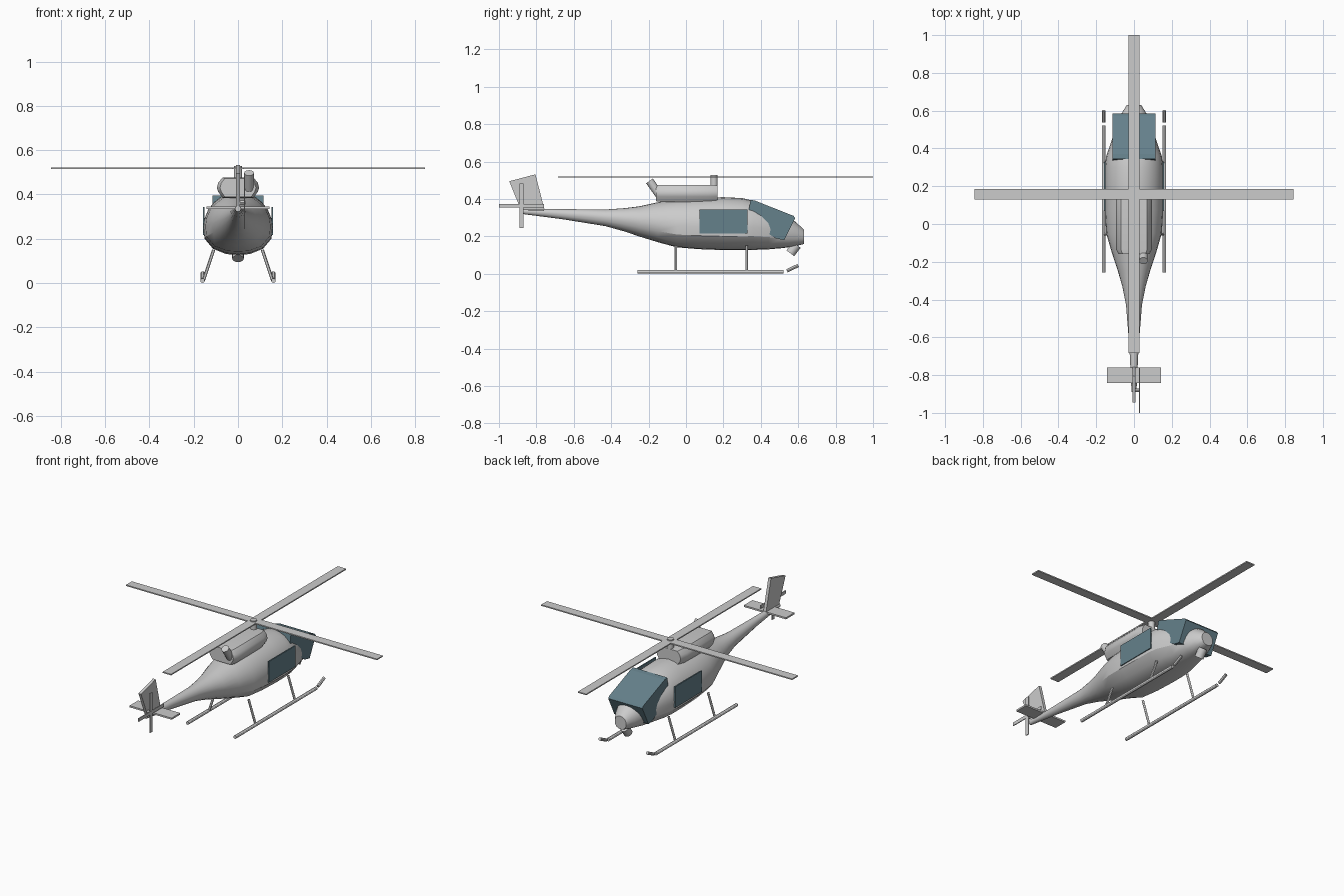
import bpy, bmesh, math
from mathutils import Vector

if "Cube" in bpy.data.objects:
    bpy.data.objects.remove(bpy.data.objects["Cube"])

glass = bpy.data.materials.new("glass")
glass.diffuse_color = (0.13, 0.22, 0.26, 1)
glass.use_nodes = True
glass.node_tree.nodes["Principled BSDF"].inputs["Base Color"].default_value = glass.diffuse_color


def make(name, verts, faces, mat=None, smooth=None):
    me = bpy.data.meshes.new(name)
    me.from_pydata(verts, [], faces)
    bm = bmesh.new()
    bm.from_mesh(me)
    bmesh.ops.recalc_face_normals(bm, faces=bm.faces)
    bm.to_mesh(me)
    bm.free()
    ob = bpy.data.objects.new(name, me)
    bpy.context.collection.objects.link(ob)
    if mat:
        me.materials.append(mat)
    if smooth:
        bpy.ops.object.select_all(action='DESELECT')
        ob.select_set(True)
        bpy.context.view_layer.objects.active = ob
        bpy.ops.object.shade_smooth_by_angle(angle=math.radians(smooth))
    return ob


def loft(name, rings, smooth=30):
    n = len(rings[0])
    faces = [(i * n + j, i * n + (j + 1) % n, (i + 1) * n + (j + 1) % n, (i + 1) * n + j)
             for i in range(len(rings) - 1) for j in range(n)]
    faces += [tuple(range(n)), tuple(range((len(rings) - 1) * n, len(rings) * n))]
    return make(name, [v for r in rings for v in r], faces, smooth=smooth)


def prism(name, profile, half, mat=None):
    # side outline in (y, z), extruded across x
    n = len(profile)
    verts = [(s * half, y, z) for s in (-1, 1) for y, z in profile]
    faces = [tuple(range(n)), tuple(range(n, 2 * n))]
    faces += [(i, (i + 1) % n, n + (i + 1) % n, n + i) for i in range(n)]
    return make(name, verts, faces, mat)


def box(name, c, size, mat=None):
    y, z = size[1] / 2, size[2] / 2
    ob = prism(name, [(-y, -z), (y, -z), (y, z), (-y, z)], size[0] / 2, mat)
    ob.location = c
    return ob


def tube(name, a, b, r, n=12):
    a, b = Vector(a), Vector(b)
    q = (b - a).to_track_quat('Z', 'Y')
    ring = [q @ Vector((r * math.cos(math.tau * k / n), r * math.sin(math.tau * k / n), 0))
            for k in range(n)]
    return loft(name, [[p + v for v in ring] for p in (a, b)])


# Fuselage: y, bottom, widest height, top, half width, belly chine amount
stations = [
    (-0.89, 0.322, 0.335, 0.348, 0.013, 0), (-0.66, 0.292, 0.32, 0.346, 0.024, 0),
    (-0.43, 0.255, 0.30, 0.344, 0.042, 0), (-0.33, 0.227, 0.29, 0.351, 0.062, 0),
    (-0.25, 0.20, 0.28, 0.361, 0.085, 0), (-0.15, 0.169, 0.268, 0.383, 0.118, 0.3),
    (-0.05, 0.142, 0.256, 0.398, 0.147, 1), (0.07, 0.132, 0.252, 0.406, 0.155, 1),
    (0.20, 0.127, 0.25, 0.41, 0.156, 1), (0.30, 0.127, 0.25, 0.405, 0.155, 1),
    (0.36, 0.128, 0.25, 0.391, 0.147, 1), (0.44, 0.131, 0.24, 0.36, 0.119, 1),
    (0.52, 0.138, 0.225, 0.317, 0.094, 1), (0.585, 0.148, 0.212, 0.278, 0.066, 1),
    (0.63, 0.159, 0.2, 0.238, 0.038, 1)]
chine = [(0.97, -0.4), (0.72, -0.78), (0.34, -0.97)]
rounded = [(0.92, -0.4), (0.69, -0.72), (0.36, -0.93)]
rings = []
for y, zb, zc, zt, w, s in stations:
    half = [(math.cos(math.pi * k / 12), (zt - zc) * math.sin(math.pi * k / 12)) for k in range(13)]
    low = [(a[0] * (1 - s) + b[0] * s, (zc - zb) * (a[1] * (1 - s) + b[1] * s))
           for a, b in zip(rounded, chine)]
    low = [(-u, v) for u, v in low] + [(0, zb - zc)] + low[::-1]
    rings.append([(w * u, y, zc + v) for u, v in half + low])
loft("fuselage", rings)

# Windshield block that the hull pokes through
prism("windshield", [(0.335, 0.335), (0.345, 0.396), (0.37, 0.391), (0.575, 0.31),
                     (0.584, 0.298), (0.525, 0.18), (0.48, 0.19), (0.40, 0.24)], 0.115, glass)

# Engine cowling
cs = [(0.07, 0.385), (0.09, 0.413), (0.095, 0.43), (0.09, 0.452), (0.07, 0.476)]
cs = cs + [(-x, z) for x, z in cs[::-1]]
rings = []
for y, k in ((-0.16, 0.85), (-0.135, 1), (0.12, 1), (0.168, 0.85)):
    rings.append([(x * k, y, 0.43 + (z - 0.43) * (0.5 + 0.5 * k)) for x, z in cs])
loft("engine_cowling", rings, 40)
tube("exhaust_pipe", (0.05, -0.145, 0.425), (0.05, -0.195, 0.497), 0.022, 16)

# Main rotor
RY = 0.158
tube("rotor_mast", (0, 0.15, 0.46), (0, 0.15, 0.528), 0.019, 16)
box("main_blade_long", (0, RY, 0.518), (0.056, 1.684, 0.007))
box("main_blade_cross", (0, RY, 0.518), (1.69, 0.056, 0.007))

# Tail fin and stabilizer
prism("tail_fin", [(-0.945, 0.495), (-0.805, 0.532), (-0.757, 0.345), (-0.88, 0.335)], 0.009)
box("tail_stabilizer", (0, -0.80, 0.34), (0.284, 0.082, 0.01))

# Tail rotor
tube("tail_rotor_shaft", (0, -0.88, 0.364), (0.033, -0.88, 0.364), 0.009)
box("tail_blade_vertical", (0.03, -0.88, 0.364), (0.005, 0.022, 0.24))
box("tail_blade_level", (0.03, -0.88, 0.364), (0.005, 0.24, 0.02))

# Nose sensor
tube("nose_sensor", (0, 0.592, 0.155), (0, 0.558, 0.11), 0.026, 16)

# Door windows and landing skids on both sides
for side, s in (("left", -1), ("right", 1)):
    box("door_window_" + side, (s * 0.154, 0.20, 0.28), (0.007, 0.256, 0.128), glass)
    tube("skid_" + side, (s * 0.16, -0.258, 0.011), (s * 0.16, 0.522, 0.011), 0.01)
    tube("skid_tip_" + side, (s * 0.16, 0.54, 0.016), (s * 0.16, 0.6, 0.045), 0.009)
    for end, y in (("rear", -0.055), ("front", 0.325)):
        tube(f"skid_strut_{end}_{side}", (s * 0.11, y, 0.15), (s * 0.156, y, 0.012), 0.007)
